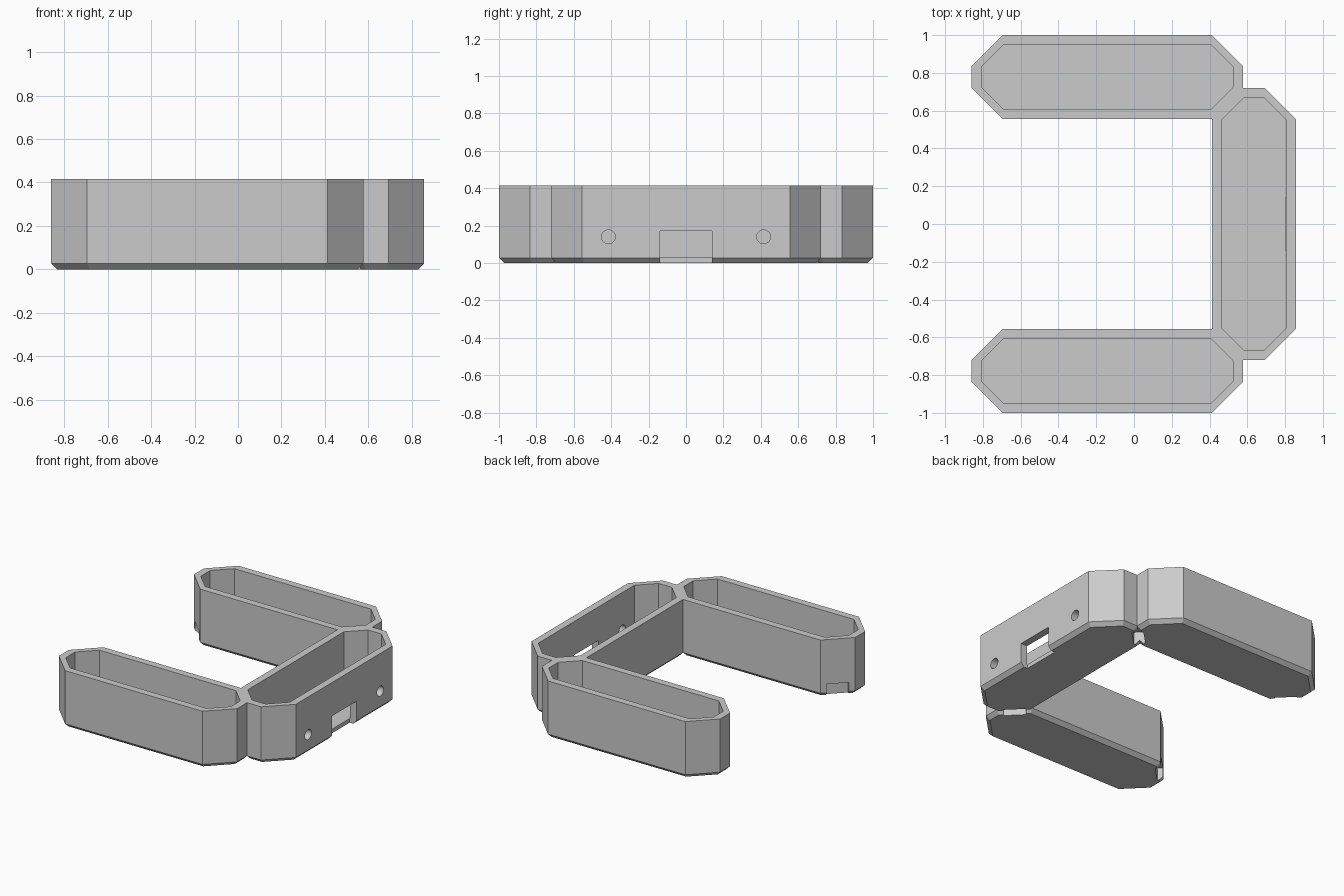
import bpy, bmesh, math
from mathutils import Matrix, Vector

if "Cube" in bpy.data.objects:
    bpy.data.objects.remove(bpy.data.objects["Cube"])

HEIGHT, FLOOR, BEVEL, WALL = 0.415, 0.03, 0.027, 0.053
HALF_WIDTH, CORNER = 0.222, 0.165

grey = bpy.data.materials.new("plain_grey")
grey.use_nodes = True
colour = (0.6, 0.6, 0.6, 1)
grey.diffuse_color = colour
grey.node_tree.nodes["Principled BSDF"].inputs["Base Color"].default_value = colour


def add_object(name, bm):
    bmesh.ops.recalc_face_normals(bm, faces=bm.faces)
    mesh = bpy.data.meshes.new(name)
    bm.to_mesh(mesh)
    bm.free()
    mesh.materials.append(grey)
    obj = bpy.data.objects.new(name, mesh)
    bpy.context.collection.objects.link(obj)
    return obj


def octagon(bm, cx, cy, hx, hy, cut, z):
    """Ring of vertices of a rectangle with its corners cut off."""
    ring = []
    for sx, sy in ((1, 1), (-1, 1), (-1, -1), (1, -1)):
        pair = [(sx * hx, sy * (hy - cut)), (sx * (hx - cut), sy * hy)]
        if sx * sy < 0:
            pair.reverse()
        ring += [bm.verts.new((cx + x, cy + y, z)) for x, y in pair]
    return ring


def tray(name, cx, cy, hx, hy):
    """Open tray: bevelled foot, outer wall, rim, inner wall and floor."""
    bm = bmesh.new()
    levels = [(BEVEL, BEVEL * (2 - math.sqrt(2)), 0), (0, 0, BEVEL), (0, 0, HEIGHT),
              (WALL, WALL - 0.003, HEIGHT), (WALL, WALL - 0.003, FLOOR)]
    rings = [octagon(bm, cx, cy, hx - d, hy - d, CORNER - c, z) for d, c, z in levels]
    for low, high in zip(rings, rings[1:]):
        for i in range(8):
            j = (i + 1) % 8
            bm.faces.new((low[i], low[j], high[j], high[i]))
    bm.faces.new(rings[0])
    bm.faces.new(rings[-1])
    return add_object(name, bm)


def box_cutter(centre, size, angle=0):
    bm = bmesh.new()
    matrix = (Matrix.Translation(centre) @ Matrix.Rotation(angle, 4, "Z")
              @ Matrix.Diagonal((*size, 1)))
    bmesh.ops.create_cube(bm, size=1, matrix=matrix)
    return add_object("cutter", bm)


def hole_cutter(centre, radius, depth):
    bm = bmesh.new()
    matrix = Matrix.Translation(centre) @ Matrix.Rotation(math.pi / 2, 4, "Y")
    bmesh.ops.create_cone(bm, cap_ends=True, segments=32, radius1=radius,
                          radius2=radius, depth=depth, matrix=matrix)
    return add_object("cutter", bm)


def carve(obj, cutters):
    bpy.context.view_layer.objects.active = obj
    for cutter in cutters:
        cutter.hide_render = True
        mod = obj.modifiers.new("cut", "BOOLEAN")
        mod.operation, mod.solver, mod.object = "DIFFERENCE", "EXACT", cutter
        bpy.ops.object.modifier_apply(modifier=mod.name)
        bpy.data.objects.remove(cutter)


# Trays meet along their cut corners
LONG, ARM_X, ARM_Y = 0.719, -0.141, 0.778
inner_y = ARM_Y - HALF_WIDTH
joint_x = ARM_X + LONG - CORNER
side_x = joint_x + HALF_WIDTH
mid = CORNER / 2


def cable_slot(x, sy, turn):
    """Low slot through the walls at an inward cut corner."""
    return box_cutter(Vector((x, sy * (inner_y + mid), 0.035)), (0.15, 0.076, 0.11), turn)


# Front and back arms
for name, sy in (("front_tray", -1), ("back_tray", 1)):
    arm = tray(name, ARM_X, sy * ARM_Y, LONG, HALF_WIDTH)
    carve(arm, [cable_slot(joint_x + mid, sy, sy * math.pi / 4),
                cable_slot(ARM_X - LONG + mid, sy, -sy * math.pi / 4)])

# Side tray with connector opening and screw holes
side = tray("side_tray", side_x, 0, HALF_WIDTH, inner_y + CORNER)
outer_x = side_x + HALF_WIDTH
cutters = [cable_slot(joint_x + mid, sy, sy * math.pi / 4) for sy in (-1, 1)]
cutters.append(box_cutter((outer_x, 0, 0.06), (2 * WALL + 0.004, 0.28, 0.22)))
cutters += [hole_cutter((outer_x, y, 0.14), 0.037, 0.16) for y in (-0.415, 0.415)]
carve(side, cutters)
